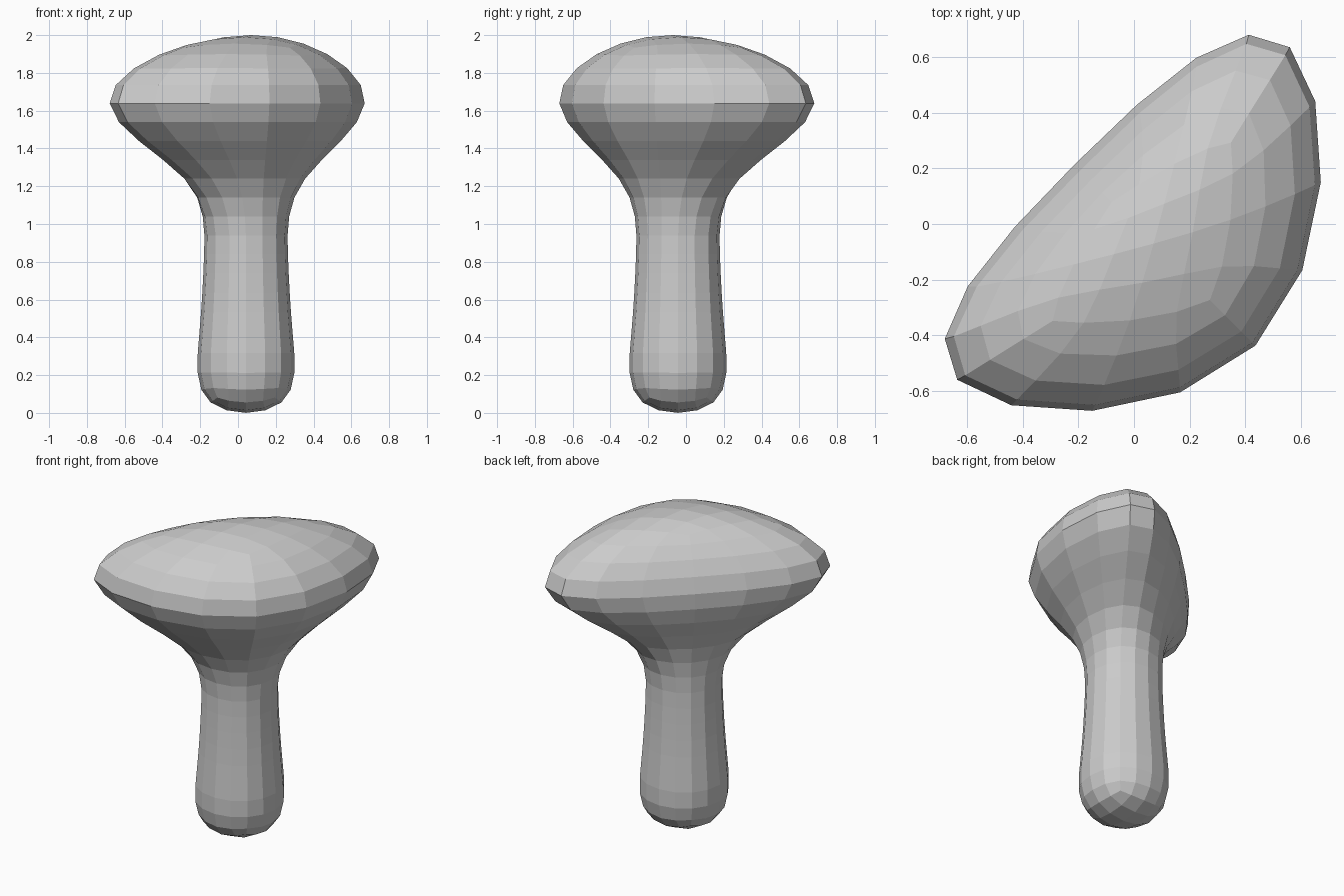
import bpy
import bmesh
from math import sqrt

if "Cube" in bpy.data.objects:
    bpy.data.objects.remove(bpy.data.objects["Cube"])

R2 = sqrt(2)


def stem(half):
    # Square cage section, slightly off centre: (front, side, side offset, back)
    d = half * R2
    return (0.06 + d, d, 0.06, 0.06 - d)


# Cage sections from bottom to top, measured along the plan's diagonals
levels = [
    (-0.038, stem(0.325)),                   # rounded foot
    (0.44, stem(0.262)),
    (0.84, stem(0.24)),
    (1.24, stem(0.23)),                      # neck
    (1.64, (1.35, 1.69, -0.401, -0.40)),     # wide rim of the cap
    (2.0315, (0.56, 0.513, -0.04, -0.06)),   # top of the cap
]

bm = bmesh.new()
rings = []
for z, (front, side, side_off, back) in levels:
    corners = [(0, front), (side, side_off), (0, back), (-side, side_off)]
    rings.append([bm.verts.new(((u + v) / R2, (u - v) / R2, z)) for u, v in corners])

# Walls and the two ends
for lo, hi in zip(rings, rings[1:]):
    for i in range(4):
        j = (i + 1) % 4
        bm.faces.new((lo[i], lo[j], hi[j], hi[i]))
bm.faces.new(rings[0][::-1])
bm.faces.new(rings[-1])
bmesh.ops.recalc_face_normals(bm, faces=bm.faces)

mesh = bpy.data.meshes.new("mushroom")
bm.to_mesh(mesh)
bm.free()
obj = bpy.data.objects.new("mushroom", mesh)
bpy.context.collection.objects.link(obj)

# Two rounds of subdivision give the 16-sided faceted form
sub = obj.modifiers.new("rounding", 'SUBSURF')
sub.levels = 2
sub.render_levels = 2
